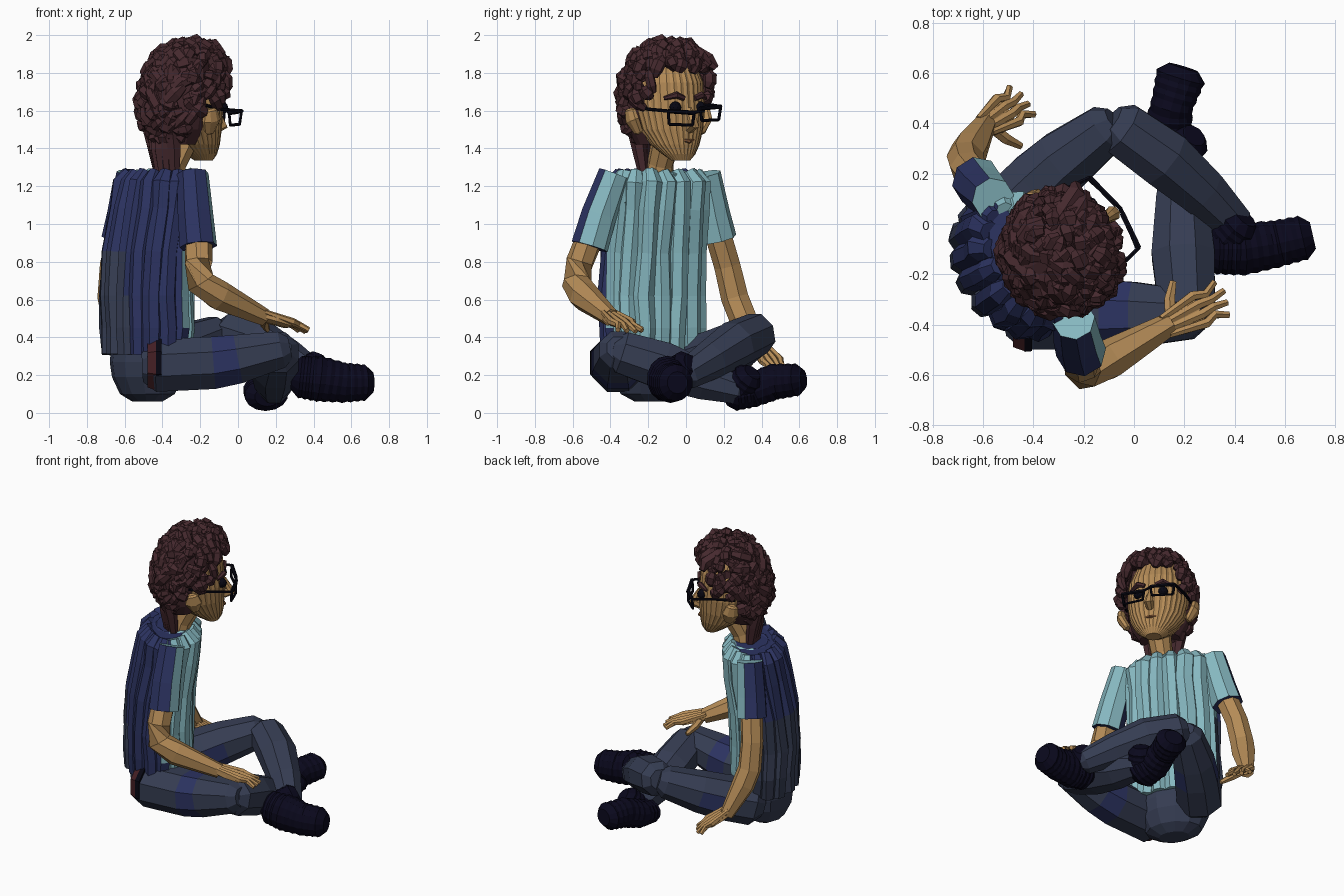
import bpy, bmesh, math, random
from mathutils import Vector, Matrix

random.seed(4)
V = Vector
if "Cube" in bpy.data.objects:
    bpy.data.objects.remove(bpy.data.objects["Cube"])


def material(name, *rgb):
    m = bpy.data.materials.new(name)
    m.use_nodes = True
    col = (*rgb, 1)
    m.diffuse_color = col
    bsdf = m.node_tree.nodes["Principled BSDF"]
    bsdf.inputs["Base Color"].default_value = col
    bsdf.inputs["Roughness"].default_value = 0.9
    return m


SKIN = material("tan skin", .46, .26, .095)
HAIR = material("dark brown hair", .06, .022, .027)
TEAL = material("teal shirt", .24, .48, .53)
NAVY = material("navy cloth", .025, .033, .12)
JEANS = material("slate denim", .036, .046, .085)
SHOE = material("midnight shoe", .003, .0025, .012)
BLACK = material("black frame", .002, .002, .006)
RED = material("dark red leather", .06, .014, .018)
LIP = material("lip brown", .24, .1, .04)


def frame(x, y, degrees):
    """Local forward/left/height coordinates of a turned part."""
    a = math.radians(degrees)
    fwd, left = V((math.cos(a), math.sin(a), 0)), V((-math.sin(a), math.cos(a), 0))
    return fwd, lambda f, l, z: V((x, y, z)) + fwd * f + left * l


BODY_F, body = frame(-.48, -.18, 32)
HEAD_F, head = frame(-.30, -.11, 35)


def tube(bm, pts, rad, n=8, up=None, flat=False, flute=0, cap=False):
    """Faceted tube; radii may be (side, up) pairs; cap rounds the ends."""
    pts = [V(p) for p in pts]
    rad = [V(r if isinstance(r, tuple) else (r, r)) for r in rad]
    if cap:
        for i, j, k in ((0, 1, 0), (-1, -2, len(pts) + 1)):
            out = (pts[i] - pts[j]).normalized()
            pts.insert(k, pts[i] + out * min(rad[i]) * .45)
            rad.insert(k, rad[i] * .6)
    whole = (pts[-1] - pts[0]).normalized()
    if up is None:
        up = BODY_F if abs(whole.z) > .8 else V((0, 0, 1))
    rings = []
    for i, (p, r) in enumerate(zip(pts, rad)):
        t = pts[min(i + 1, len(pts) - 1)] - pts[max(i - 1, 0)]
        t = V((0, 0, 1)) if flat else t.normalized()
        side = t.cross(up).normalized()
        top = side.cross(t)
        ring = []
        for k in range(n):
            a = math.tau * (k + .5) / n
            s = 1 - flute * (k % 2)
            ring.append(bm.verts.new(p + side * (r.x * s * math.cos(a)) + top * (r.y * s * math.sin(a))))
        rings.append(ring)
    for a, b in zip(rings, rings[1:]):
        for k in range(n):
            bm.faces.new((a[k], a[(k + 1) % n], b[(k + 1) % n], b[k]))
    bm.faces.new(rings[0][::-1])
    bm.faces.new(rings[-1])


def finish(bm, name, mats, rule=None):
    bmesh.ops.recalc_face_normals(bm, faces=bm.faces[:])
    bm.normal_update()
    if rule:
        for f in bm.faces:
            f.material_index = int(rule(f.calc_center_median(), f.normal))
    me = bpy.data.meshes.new(name)
    bm.to_mesh(me)
    bm.free()
    for m in mats:
        me.materials.append(m)
    bpy.context.collection.objects.link(bpy.data.objects.new(name, me))


def part(name, mats, pts, rad, rule=None, **kw):
    bm = bmesh.new()
    tube(bm, pts, rad, **kw)
    finish(bm, name, mats, rule)


# Shirt: a core wrapped in vertical folds, teal in front, navy and slate behind
rows = [(.31, .245, .165, 0), (.45, .255, .17, 0), (.62, .25, .17, 0), (.85, .245, .165, .01),
        (1.08, .245, .16, .05), (1.22, .245, .15, .07), (1.275, .22, .12, .07)]
back = lambda c, n: (c - body(0, 0, 0)).dot(BODY_F) < .05 + .05 * max(0, c.z - .8)
bm = bmesh.new()
tube(bm, [body(s, 0, z) for z, a, b, s in rows], [(a, b) for z, a, b, s in rows], n=24, up=BODY_F, flat=True)
folds = 16
for i in range(folds):
    t = math.tau * (i + .5) / folds
    w = random.uniform(.055, .066)
    wob = lambda: random.uniform(-.008, .008)
    pts = [body(s + b * math.cos(t) + wob(), a * math.sin(t) + wob(), z) for z, a, b, s in rows]
    tube(bm, pts, [w * .9] + [w] * 5 + [w * .65], n=7, up=V((math.cos(t), math.sin(t), .01)))
finish(bm, "shirt", [TEAL, NAVY, JEANS], lambda c, n: back(c, n) * (2 if c.x < -.58 and c.z < .85 else 1))

# Collar and shoulder folds
bm = bmesh.new()
for i in range(9):
    t = math.tau * i / 9
    u = t + .75
    tube(bm, [body(.09 + .11 * math.cos(q), .13 * math.sin(q), 1.25) for q in (t, (t + u) / 2, u)],
         [.028, .034, .022], n=6)
for s in (-1, 1):
    for k in range(3):
        tube(bm, [body(.15, s * .07, 1.24 - .03 * k), body(.17, s * .15, 1.22 - .04 * k), body(.12, s * .25, 1.23 - .05 * k)],
             [.02, .04, .03], n=6)
finish(bm, "collar_folds", [TEAL, NAVY], back)

# Sleeves and arms
sleeve_rule = lambda c, n: n.dot(BODY_F) < .05
part("right_sleeve", [TEAL, NAVY], [(-.24, -.38, 1.265), (-.225, -.46, 1.05), (-.21, -.51, .88)], [.085, .095, .1], sleeve_rule)
part("left_sleeve", [TEAL, NAVY], [(-.56, .1, 1.265), (-.6, .14, 1.05), (-.625, .17, .92)], [.085, .095, .1], sleeve_rule)
part("right_arm", [SKIN], [(-.21, -.5, .95), (-.21, -.56, .8), (-.2, -.58, .69), (-.1, -.54, .62), (.14, -.4, .505)],
     [.075, .075, .08, .082, .048], n=7)
part("left_arm", [SKIN], [(-.62, .17, .95), (-.66, .22, .78), (-.67, .26, .61), (-.65, .3, .51), (-.59, .4, .32)],
     [.072, .072, .075, .075, .045], n=7)


# Hands: flat palm, bony slats running into four fingers, and a thumb
def hand(name, wrist, tip, across, thumb):
    wrist, tip, across, thumb = V(wrist), V(tip), V(across), V(thumb)
    mid = wrist.lerp(tip, .55)
    up = (tip - wrist).cross(across).normalized()
    up = up if up.z > 0 else -up
    bm = bmesh.new()
    tube(bm, [wrist, wrist.lerp(tip, .25), mid], [(.045, .03), (.068, .027), (.072, .02)], n=8, up=up)
    for k in (-1.5, -.5, .5, 1.5):
        end = tip + across * k * 1.15 - (tip - wrist) * abs(k - .3) * .06
        tube(bm, [wrist + across * k * .6 + up * .02, mid + across * k + up * .014,
                  mid.lerp(end, .5) + across * k * .15 + V((0, 0, .014)), end], [.014, .021, .018, .014], n=6)
    tube(bm, [wrist.lerp(mid, .2), wrist.lerp(thumb, .6), thumb], [.026, .024, .015], n=6)
    finish(bm, name, [SKIN])


hand("right_hand", (.12, -.41, .515), (.37, -.285, .43), (-.019, .036, 0), (.155, -.23, .44))
hand("left_hand", (-.6, .385, .345), (-.43, .5, .2), (-.03, .03, .005), (-.45, .31, .23))

# Jeans: pelvis, thighs and shins
part("pelvis", [JEANS], [body(0, 0, z) for z in (.06, .1, .19, .27, .4)],
     [(.1, .07), (.18, .13), (.22, .175), (.235, .185), (.23, .165)], n=12, up=BODY_F, flat=True)
part("right_thigh", [JEANS, NAVY], [(-.44, -.36, .25), (-.13, -.36, .265), (0, -.36, .285), (.23, -.36, .335)],
     [.15, .15, .14, .105], lambda c, n: -.13 < c.x < 0, cap=True)
part("right_shin", [JEANS], [(.21, -.34, .32), (.195, -.12, .25), (.19, .1, .17), (.19, .28, .12)],
     [.12, .135, .11, .08], cap=True)
part("left_thigh", [JEANS, NAVY], [(-.52, .02, .25), (-.38, .16, .3), (-.28, .25, .345), (-.11, .38, .415)],
     [.15, .145, .135, .105], lambda c, n: (c - V((-.33, .205, .32))).dot(V((.7, .7, 0))) ** 2 < .001 and n.z < .3, cap=True)
part("left_shin", [JEANS], [(-.05, .38, .42), (.12, .26, .365), (.27, .13, .28), (.4, 0, .2)],
     [.115, .125, .105, .08], cap=True)
part("pocket_patch", [RED], [(-.48, -.36, .265), (-.435, -.36, .265)], [.14, .157])
part("pocket_seam", [BLACK], [(-.435, -.36, .265), (-.405, -.36, .265)], [.16, .157])


# Shoes: finely ribbed foot body and ankle collar
def shoe(name, foot, rad, ankle, collar):
    bm = bmesh.new()
    pts, sizes, steps = [], [], 6
    for i in range(len(foot) - 1):
        for k in range(steps + (i == len(foot) - 2)):
            q = k / steps
            pts.append(V(foot[i]).lerp(V(foot[i + 1]), q))
            sizes.append(tuple(V(rad[i]).lerp(V(rad[i + 1]), q) * (1.03 - .06 * (k % 2))))
    tube(bm, pts, sizes, n=14, cap=True)
    base = V(foot[0]).lerp(V(ankle), .3)
    tube(bm, [base.lerp(V(ankle), q / 6) for q in range(7)], [collar * (1.05 - .06 * (q % 2)) for q in range(7)], n=10, cap=True)
    finish(bm, name, [SHOE])


shoe("right_shoe", [(.15, .25, .095), (.13, .35, .12), (.15, .47, .165), (.185, .585, .175)],
     [(.115, .085), (.1, .09), (.085, .095), (.1, .085)], (.22, .33, .19), .08)
shoe("left_shoe", [(.33, -.1, .19), (.43, -.1, .18), (.56, -.08, .16), (.67, -.055, .16)],
     [(.1, .11), (.105, .12), (.095, .105), (.09, .095)], (.42, 0, .25), .08)

# Neck and striated face
part("neck", [SKIN], [(-.37, -.15, 1.2), (-.34, -.135, 1.32), (-.28, -.1, 1.46)], [.085, .07, .08], n=9)
skull = [(1.335, .05, .045, .145), (1.37, .09, .085, .125), (1.42, .13, .13, .09), (1.5, .17, .175, .05),
         (1.6, .19, .2, .03), (1.75, .19, .2, .015), (1.87, .15, .16, 0), (1.93, .06, .07, 0)]
part("face", [SKIN], [head(s, 0, z) for z, a, b, s in skull], [(a, b) for z, a, b, s in skull],
     n=64, up=HEAD_F, flat=True, flute=.03)
part("nose", [SKIN], [head(.22, 0, 1.61), head(.25, 0, 1.55), head(.265, 0, 1.525), head(.22, 0, 1.5)], [.016, .024, .032, .022], n=7)
part("mouth", [LIP], [head(.2, -.055, 1.45), head(.224, 0, 1.437), head(.2, .055, 1.45)], [.005, .011, .005], n=6)
for s, side in ((-1, "right"), (1, "left")):
    part(side + "_ear", [SKIN], [head(.04, s * .2, 1.49), head(.03, s * .235, 1.55), head(.02, s * .24, 1.6)],
         [(.025, .03), (.03, .055), (.025, .04)], n=8, up=HEAD_F, cap=True)
    part(side + "_brow", [HAIR], [head(.222, s * .035, 1.665), head(.22, s * .08, 1.683), head(.18, s * .135, 1.665)],
         [.015, .019, .01], n=6)
    bm = bmesh.new()
    bmesh.ops.create_icosphere(bm, subdivisions=2, radius=.032, matrix=Matrix.Translation(head(.208, s * .08, 1.617)))
    finish(bm, side + "_eye", [BLACK])

# Glasses: two rectangular rims, a bridge and two temples
bm = bmesh.new()
for s in (-1, 1):
    lift = .012 * s
    rim = [head(f, s * l, z + lift) for f, l, z in
           ((.295, .02, 1.6), (.27, .17, 1.61), (.265, .16, 1.54), (.295, .03, 1.535))]
    for i in range(4):
        tube(bm, [rim[i], rim[(i + 1) % 4]], [.012 if i == 0 else .008] * 2, n=6)
    tube(bm, [rim[1], head(.12, s * .195, 1.62 + lift), head(.0, s * .21, 1.63)], [.009] * 3, n=6)
tube(bm, [head(.295, -.025, 1.588), head(.3, 0, 1.595), head(.295, .025, 1.612)], [.009] * 3, n=6)
finish(bm, "glasses", [BLACK])

# Hair: scalp core covered in chunky curled locks
bm = bmesh.new()
core = [(1.42, .13, .1), (1.5, .18, .14), (1.6, .2, .16), (1.76, .21, .175), (1.88, .17, .15), (1.95, .08, .08)]
tube(bm, [head(-.05 + max(0, z - 1.75) * .3, -.01, z) for z, a, b in core], [(a, b) for z, a, b in core], n=16, up=HEAD_F, flat=True)


def scalp(az, el, grow):
    el = max(-1.35, min(1.5, el))
    r = math.cos(el) ** .8 * grow
    return head(.012 + .04 * math.sin(el) + .215 * r * math.cos(az), .225 * r * math.sin(az) - .012,
                1.69 + .26 * math.sin(el) * grow)


locks = 300
for i in range(locks):
    el = math.asin(1 - 1.92 * (i + .5) / locks)
    az = (i * 2.39996 + math.pi) % math.tau - math.pi
    h = math.sin(el)
    on_face = abs(az) < (1.0 if h > -.15 else 1.5) and h < .55 - .1 * abs(az)
    on_ear = abs(abs(az) - 1.45) < .35 and -.85 < h < -.25
    if on_face or on_ear:
        continue
    turn = random.uniform(-.55, .55) / max(.3, math.cos(el)) * (.4 if abs(az) < 1.5 else 1)
    drop = random.uniform(.05, .45)
    g = random.uniform(.97, 1.05)
    path = [scalp(az + turn * q, el - drop * (q - .5), g + .06 * math.sin(math.pi * q) - .03 * q)
            for q in (0, .35, .7, 1)]
    w = random.uniform(.028, .04)
    tube(bm, path, [w * .65, w, w * .95, w * .5], n=6, up=path[1] - head(0, 0, 1.69))
# Swept quiff
for k in range(6):
    l = -.13 + .05 * k
    j = random.uniform(-.015, .015)
    tube(bm, [head(.02, l - .03, 1.92 + j), head(.11 + j, l, 1.955 - abs(l) * .4), head(.19, l + .03, 1.9 - abs(l) * .3),
              head(.215 + j, l + .06, 1.83 + j)], [.03, .042, .04, .02], n=6)
# Nape
for k in range(6):
    l = -.1 + .04 * k
    tube(bm, [head(-.13, l, 1.5), head(-.15 + abs(l) * .4, l * .9, 1.4), head(-.135 + abs(l) * .4, l * .75, 1.27)],
         [.045, .04, .028], n=6)
finish(bm, "hair", [HAIR])
